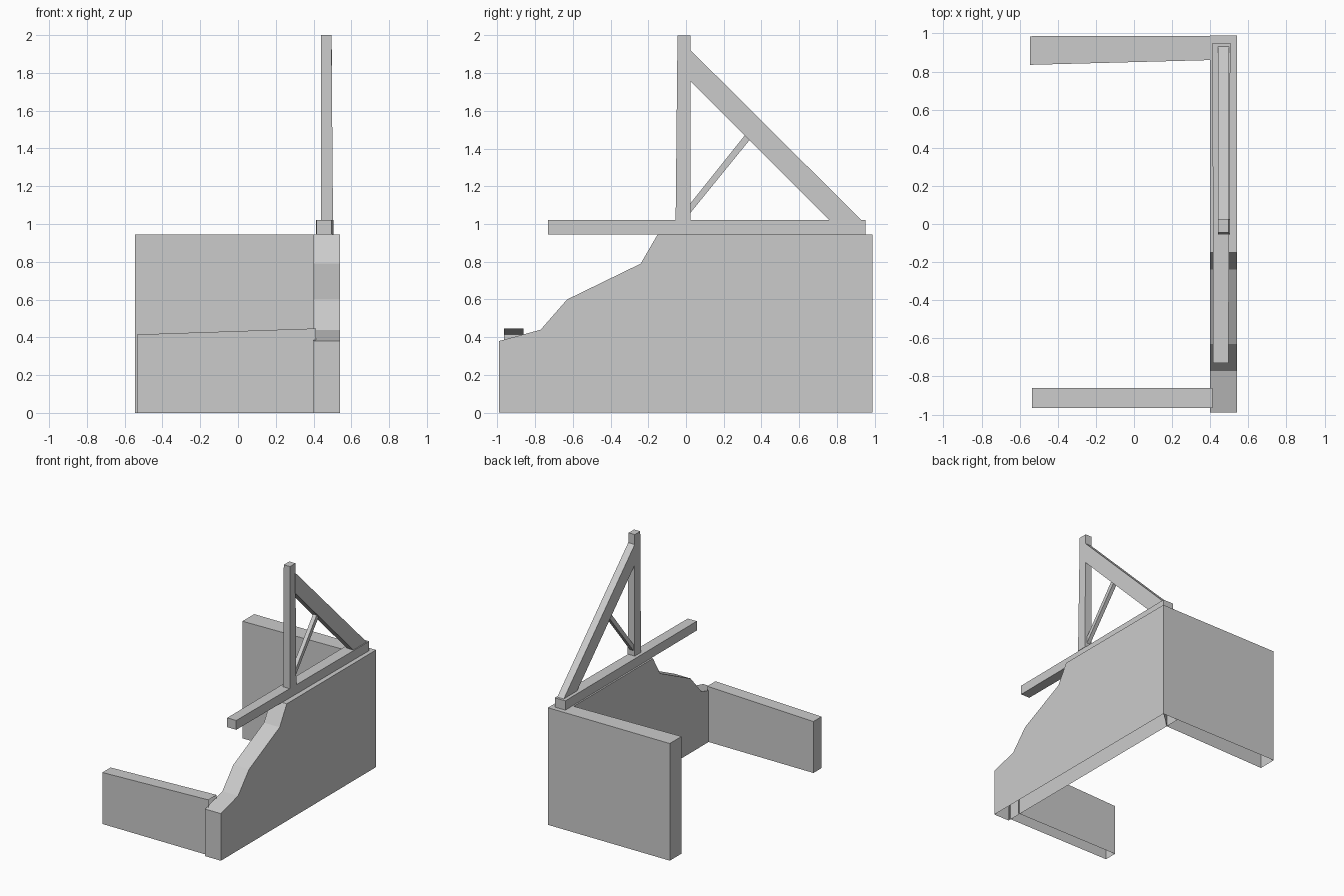
import bpy, bmesh
from mathutils import Vector

if "Cube" in bpy.data.objects:
    bpy.data.objects.remove(bpy.data.objects["Cube"])

mat = bpy.data.materials.new("light grey")
mat.diffuse_color = (0.6, 0.6, 0.6, 1)
mat.use_nodes = True
mat.node_tree.nodes["Principled BSDF"].inputs["Base Color"].default_value = mat.diffuse_color


def loft(name, a, b, open_dirs=()):
    """Solid between two matching outlines; faces pointing along open_dirs are left out."""
    bm = bmesh.new()
    va = [bm.verts.new(p) for p in a]
    vb = [bm.verts.new(p) for p in b]
    n = len(a)
    bm.faces.new(va)
    bm.faces.new(vb)
    for i in range(n):
        j = (i + 1) % n
        bm.faces.new((va[i], va[j], vb[j], vb[i]))
    bmesh.ops.recalc_face_normals(bm, faces=bm.faces)
    bm.normal_update()
    gone = [f for f in bm.faces if any(f.normal.dot(Vector(d)) > 0.95 for d in open_dirs)]
    bmesh.ops.delete(bm, geom=gone, context='FACES')
    me = bpy.data.meshes.new(name)
    bm.to_mesh(me)
    bm.free()
    me.materials.append(mat)
    ob = bpy.data.objects.new(name, me)
    bpy.context.collection.objects.link(ob)
    return ob


def side_profile(name, pts, x0, x1, open_dirs=()):
    """Extrude a (y, z) outline across x."""
    return loft(name, [(x0, y, z) for y, z in pts], [(x1, y, z) for y, z in pts], open_dirs)


def rect(x0, x1, y0, y1, z):
    return [(x0, y0, z), (x1, y0, z), (x1, y1, z), (x0, y1, z)]


DOWN, RIGHT, LEFT, BACK = (0, 0, -1), (1, 0, 0), (-1, 0, 0), (0, 1, 0)

# Broken side wall, stepping down to the front, open underneath
wall = [(-0.99, 0), (0.988, 0), (0.988, 0.945), (-0.15, 0.945), (-0.24, 0.79),
        (-0.63, 0.60), (-0.77, 0.44), (-0.99, 0.38)]
side_wall = side_profile("side_wall", wall, 0.40, 0.54, [DOWN, BACK])

# Back wall, joined to the side wall at the corner
foot = [(-0.545, 0.835), (0.40, 0.86), (0.40, 0.988), (0.54, 0.988), (-0.54, 0.985)]
foot = [(-0.545, 0.835), (0.40, 0.86), (0.54, 0.988), (-0.545, 0.985)]
loft("back_wall", [(x, y, 0) for x, y in foot], [(x, y, 0.945) for x, y in foot], [DOWN])

# Low front wall with a sloping top, open underneath and at the buried end
low = [(-0.535, 0), (0.412, 0), (0.412, 0.447), (-0.535, 0.415)]
loft("front_wall", [(x, -0.965, z) for x, z in low], [(x, -0.86, z) for x, z in low],
     [DOWN, RIGHT])

# Timber lying along the wall top
loft("wall_beam",
     [(0.415, -0.73, 0.945), (0.495, -0.73, 0.945), (0.495, -0.73, 1.02), (0.415, -0.73, 1.02)],
     [(0.412, 0.95, 0.945), (0.506, 0.95, 0.945), (0.506, 0.95, 1.02), (0.412, 0.95, 1.02)])

# Upright post, slightly tapered
loft("post", rect(0.44, 0.503, -0.055, 0.025, 1.02), rect(0.44, 0.495, -0.045, 0.025, 2.0))

# Rafter and brace
side_profile("rafter", [(0.02, 1.925), (0.93, 1.02), (0.76, 1.02), (0.02, 1.76)], 0.44, 0.498)
side_profile("brace", [(0.02, 1.055), (0.02, 1.105), (0.32, 1.48), (0.345, 1.455)], 0.452, 0.484)
